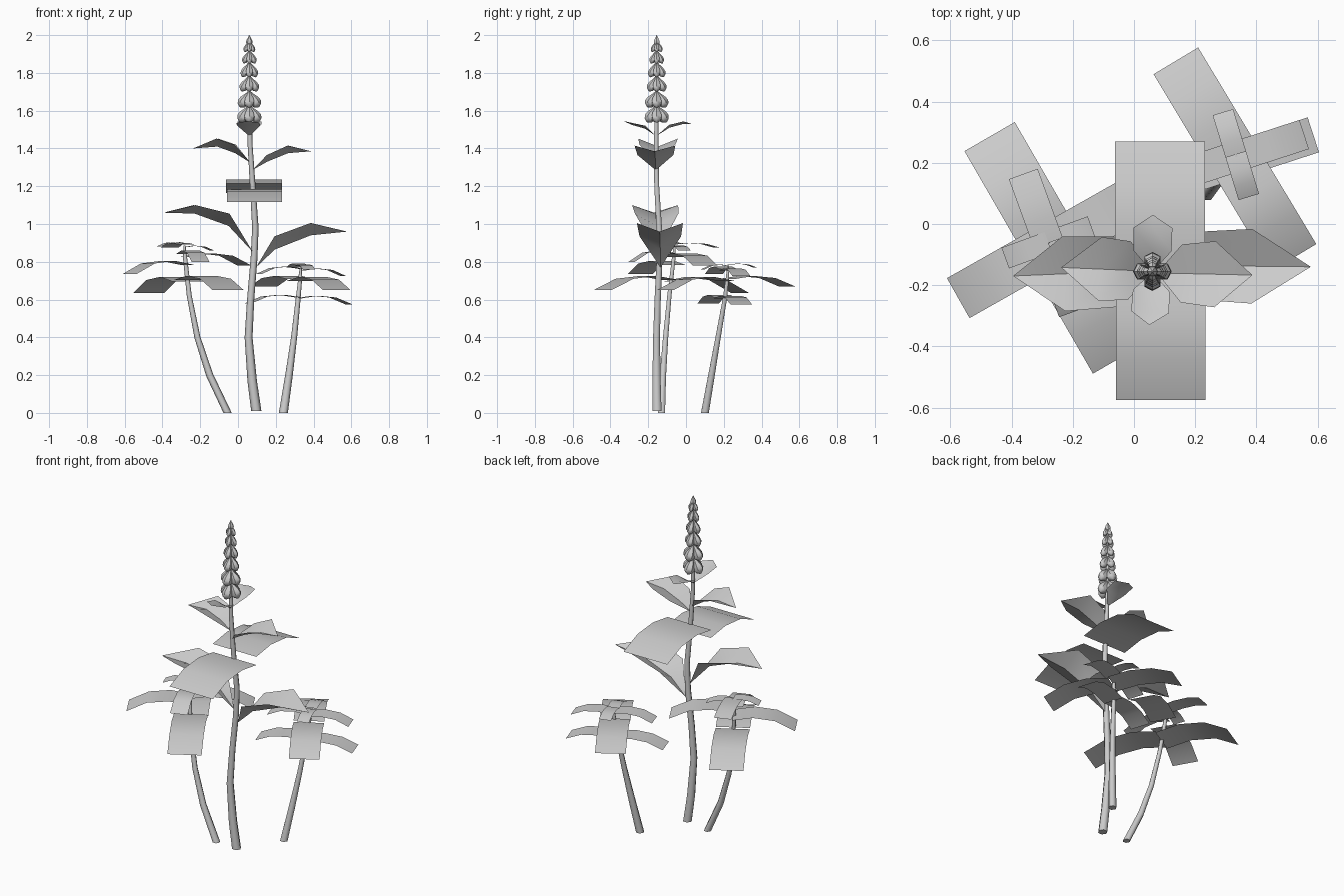
import bpy, math
from mathutils import Vector, Matrix

if "Cube" in bpy.data.objects:
    bpy.data.objects.remove(bpy.data.objects["Cube"])


def add(name, verts, faces, angle=50):
    me = bpy.data.meshes.new(name)
    me.from_pydata([tuple(v) for v in verts], [], faces)
    me.update()
    ob = bpy.data.objects.new(name, me)
    bpy.context.collection.objects.link(ob)
    bpy.context.view_layer.objects.active = ob
    for o in bpy.context.selected_objects:
        o.select_set(False)
    ob.select_set(True)
    bpy.ops.object.shade_smooth_by_angle(angle=math.radians(angle))
    return ob


# six-sided tapering stem along (x, y, z, radius) points
def stem(name, path, n=6):
    verts, faces = [], []
    for i, p in enumerate(path):
        c = Vector(p[:3])
        a = Vector(path[max(i - 1, 0)][:3])
        b = Vector(path[min(i + 1, len(path) - 1)][:3])
        q = Vector((0, 0, 1)).rotation_difference(b - a)
        if i == 0:
            q.identity()
        for k in range(n):
            t = 2 * math.pi * k / n
            verts.append(c + q @ Vector((p[3] * math.cos(t), p[3] * math.sin(t), 0)))
    for i in range(len(path) - 1):
        for k in range(n):
            l = (k + 1) % n
            faces.append((i * n + k, i * n + l, i * n + n + l, i * n + n + k))
    faces.append(tuple(reversed(range(n))))
    faces.append(tuple(range(len(verts) - n, len(verts))))
    add(name, verts, faces, 65)


# rectangular arched leaf: (fraction of length, fraction of droop)
ARCH = ((0, -.3), (.33, 0), (.68, -.2), (1, -1))


def strip_leaf(name, centre, angle, length, width, crest, tip):
    a = math.radians(angle)
    d = Vector((math.cos(a), math.sin(a), 0))
    s = Vector((-d.y, d.x, 0)) * width / 2
    verts, faces = [], []
    for t, h in ARCH:
        p = Vector((centre[0], centre[1], crest + h * (crest - tip))) + d * length * t
        verts += [p - s, p + s]
    for i in range(len(ARCH) - 1):
        faces.append((2 * i, 2 * i + 2, 2 * i + 3, 2 * i + 1))
    add(name, verts, faces)


# pointed leaf folded along the midrib; stations are (distance, half width, rib z, edge z)
def fold_leaf(name, base, tip, stations):
    base, tip = Vector(base), Vector(tip)
    d = Vector((tip.x - base.x, tip.y - base.y, 0)).normalized()
    s = Vector((-d.y, d.x, 0))
    verts = [base]
    for r, w, zm, ze in stations:
        p = base + d * r
        for k, z in ((-1, ze), (0, zm), (1, ze)):
            v = p + s * w * k
            v.z = z
            verts.append(v)
    verts.append(tip)
    add(name, verts, [(0, 1, 2), (0, 2, 3), (1, 4, 5, 2), (2, 5, 6, 3), (4, 7, 5), (5, 7, 6)], 30)


# main stem
stem("main_stem", [(.097, -.153, .01, .027), (.075, -.156, .17, .025), (.056, -.156, .4, .021),
                   (.067, -.15, .6, .019), (.085, -.14, .82, .018), (.092, -.142, .98, .017),
                   (.078, -.155, 1.2, .015), (.064, -.158, 1.42, .013), (.06, -.156, 1.65, .011),
                   (.06, -.155, 1.96, .005)])

# main plant leaves
fold_leaf("lower_leaf_right", (.095, -.135, .77), (.578, -.14, .96),
          [(.1, .11, .865, .935), (.29, .122, .94, 1.005)])
fold_leaf("lower_leaf_left", (.08, -.15, .85), (-.395, -.17, 1.06),
          [(.13, .115, .99, 1.055), (.31, .122, 1.055, 1.1)])
fold_leaf("upper_leaf_right", (.075, -.16, 1.285), (.387, -.167, 1.385),
          [(.08, .095, 1.33, 1.365), (.19, .108, 1.375, 1.415)])
fold_leaf("upper_leaf_left", (.065, -.155, 1.325), (-.238, -.142, 1.40),
          [(.08, .095, 1.375, 1.42), (.175, .105, 1.41, 1.452)])
fold_leaf("top_leaf_front", (.06, -.158, 1.465), (.05, -.33, 1.545),
          [(.06, .06, 1.505, 1.52), (.13, .062, 1.525, 1.535)])
fold_leaf("top_leaf_back", (.06, -.158, 1.465), (.062, .03, 1.53),
          [(.07, .062, 1.51, 1.525), (.145, .064, 1.53, 1.543)])
strip_leaf("middle_leaf_front", (.087, -.155), 270, .42, .293, 1.185, 1.116)
strip_leaf("middle_leaf_back", (.085, -.155), 90, .425, .295, 1.235, 1.165)

# flower spike: tiers of four hanging four-sided buds
BUD = ((.0, .1), (.2, .35), (.5, .85), (.72, 1), (.88, .72), (1, .12))


def bud(verts, faces, top, angle, h, r, tilt):
    m = (Matrix.Translation(top) @ Matrix.Rotation(angle, 4, 'Z')
         @ Matrix.Rotation(-tilt, 4, 'Y'))
    o, n = len(verts), 6
    for t, w in BUD:
        for k in range(n):
            a = 2 * math.pi * k / n
            verts.append(m @ Vector((r * w * math.cos(a), r * w * math.sin(a), -h * t)))
    for i in range(len(BUD) - 1):
        for k in range(n):
            l = (k + 1) % n
            faces.append((o + i * n + k, o + i * n + n + k, o + i * n + n + l, o + i * n + l))
    faces.append(tuple(o + k for k in range(n)))
    faces.append(tuple(reversed(range(len(verts) - n, len(verts)))))


TIERS = ((1.63, .105, .072), (1.705, .1, .07), (1.785, .092, .057), (1.858, .088, .05),
         (1.92, .076, .041), (1.968, .062, .034))
for i, (z, h, r) in enumerate(TIERS):
    v, f = [], []
    for k in range(4):
        bud(v, f, Vector((.06, -.155, z)), k * math.pi / 2, h, r * .42, math.atan(r * .8 / h))
    add("flower_tier_%d" % (i + 1), v, f)
v, f = [], []
bud(v, f, Vector((.06, -.155, 2.0)), 0, .055, .018, 0)
add("flower_tip", v, f)

# side shoots
stem("left_shoot_stem", [(-.055, -.13, 0, .022), (-.15, -.122, .2, .019), (-.215, -.108, .4, .016),
                         (-.258, -.088, .62, .013), (-.28, -.065, .82, .011), (-.283, -.06, .885, .006)])
stem("right_shoot_stem", [(.24, .1, 0, .024), (.27, .135, .2, .02), (.297, .17, .4, .016),
                          (.318, .205, .6, .013), (.33, .22, .72, .01), (.334, .223, .78, .005)])

# (centre, angle, length, width, crest z, tip z)
LEFT = [((-.262, -.078), 120, .42, .19, .72, .635), ((-.262, -.078), 300, .42, .19, .725, .65),
        ((-.27, -.07), 29.5, .35, .15, .845, .78), ((-.27, -.07), 209.5, .35, .15, .805, .735),
        ((-.28, -.062), 110, .24, .1, .9, .875), ((-.28, -.062), 290, .24, .1, .86, .80),
        ((-.28, -.06), 20, .15, .072, .885, .86), ((-.28, -.06), 200, .15, .072, .905, .88)]
RIGHT = [((.33, .212), 121, .375, .17, .725, .67), ((.33, .212), 301, .375, .17, .72, .65),
         ((.32, .205), 18, .28, .12, .62, .575), ((.32, .205), 198, .28, .12, .625, .58),
         ((.333, .227), 107, .145, .07, .79, .77), ((.333, .227), 287, .145, .07, .785, .76),
         ((.333, .22), 18, .235, .1, .765, .725), ((.333, .22), 198, .235, .1, .775, .735)]
for side, leaves in (("left", LEFT), ("right", RIGHT)):
    for i, leaf in enumerate(leaves):
        strip_leaf("%s_shoot_leaf_%d" % (side, i + 1), *leaf)
